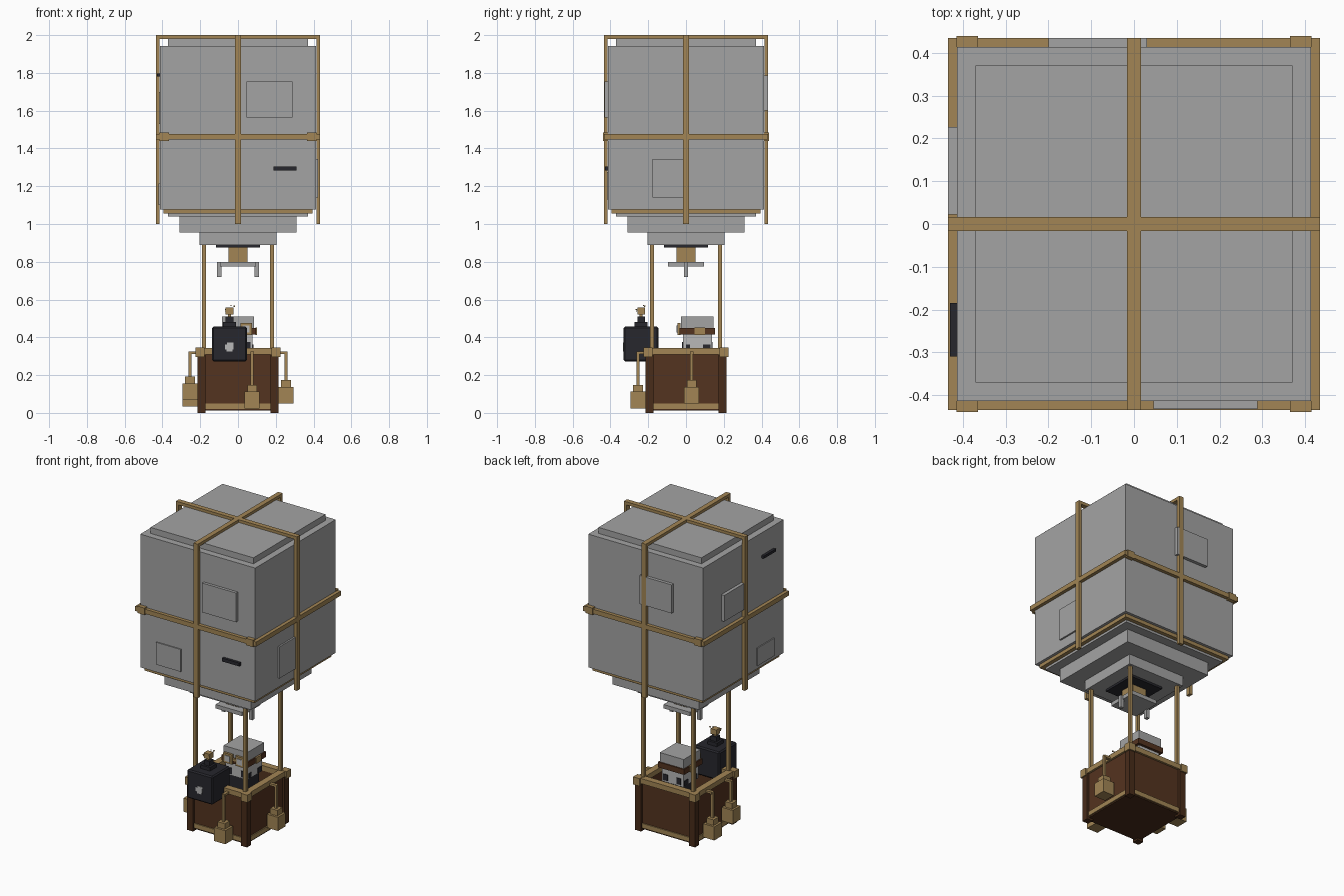
import bpy, bmesh, math, random
from mathutils import Matrix

random.seed(4)


def material(name, rgb):
    m = bpy.data.materials.new(name)
    m.diffuse_color = (*rgb, 1)
    return m


GREY = material("canvas grey", (0.37, 0.37, 0.37))
PALE = material("pale grey", (0.48, 0.48, 0.48))
TAN = material("rope tan", (0.36, 0.235, 0.09))
BROWN = material("wicker brown", (0.088, 0.033, 0.014))
DARK_BROWN = material("post brown", (0.065, 0.025, 0.01))
BLACK = material("iron black", (0.02, 0.02, 0.026))


def boxes(name, mat, *ranges):
    """One object made of boxes, each (x0, x1, y0, y1, z0, z1)."""
    bm = bmesh.new()
    for x0, x1, y0, y1, z0, z1 in ranges:
        m = Matrix.Translation(((x0 + x1) / 2, (y0 + y1) / 2, (z0 + z1) / 2))
        m = m @ Matrix.Diagonal((x1 - x0, y1 - y0, z1 - z0, 1))
        bmesh.ops.create_cube(bm, size=1, matrix=m)
    mesh = bpy.data.meshes.new(name)
    bm.to_mesh(mesh)
    bm.free()
    mesh.materials.append(mat)
    ob = bpy.data.objects.new(name, mesh)
    bpy.context.collection.objects.link(ob)
    return ob


def block(name, mat, r, z0, z1, x=0, y=0):
    return boxes(name, mat, (x - r, x + r, y - r, y + r, z0, z1))


def ring(name, mat, outer, inner, z0, z1):
    """Square ring of four bars."""
    o, i = outer, inner
    return boxes(name, mat, (-o, o, -o, -i, z0, z1), (-o, o, i, o, z0, z1),
                 (-o, -i, -i, i, z0, z1), (i, o, -i, i, z0, z1))


def corners(name, mat, inner, outer, z0, z1):
    """Same post at all four corners."""
    s = ((inner, outer), (-outer, -inner))
    return boxes(name, mat, *[(*a, *b, z0, z1) for a in s for b in s])


# Stepped balloon envelope
block("envelope", GREY, 0.413, 1.078, 1.943)
block("envelope_top", GREY, 0.37, 1.943, 1.982)
block("envelope_trim", TAN, 0.395, 1.055, 1.078)
block("envelope_step_upper", GREY, 0.37, 1.04, 1.055)
block("envelope_step_middle", GREY, 0.31, 0.955, 1.04)
block("envelope_step_lower", GREY, 0.205, 0.89, 0.955)

# Straps around the envelope
W = 0.016
boxes("straps_over_top", TAN, (-0.435, 0.435, -W, W, 1.98, 2.0),
      (-W, W, -0.435, 0.435, 1.98, 2.0))
boxes("straps_hanging", TAN,
      *[(-W, W, *s, 1.0, 1.985) for s in ((-0.435, -0.415), (0.415, 0.435))],
      *[(*s, -W, W, 1.0, 1.985) for s in ((-0.435, -0.415), (0.415, 0.435))])
ring("strap_belt", TAN, 0.435, 0.413, 1.447, 1.477)
boxes("belt_clasps", TAN,
      *[(*x, *y, 1.44, 1.485) for x in ((-0.415, -0.365), (0.365, 0.415))
        for y in ((-0.439, -0.413), (0.413, 0.439))])

# Patches and slits on the envelope
boxes("front_patches", GREY, (0.045, 0.288, -0.432, -0.41, 1.565, 1.755),
      (-0.297, -0.118, -0.42, -0.41, 1.13, 1.275))
boxes("right_patch", GREY, (0.41, 0.424, -0.178, -0.012, 1.14, 1.345))
boxes("back_patch", GREY, (-0.2, 0.03, 0.41, 0.434, 1.6, 1.785))
boxes("left_patches", GREY, (-0.434, -0.41, 0.022, 0.227, 1.53, 1.7),
      (-0.42, -0.41, -0.31, -0.135, 1.1, 1.215))
boxes("slits", BLACK, (0.187, 0.31, -0.43, -0.41, 1.283, 1.305),
      (-0.43, -0.41, -0.31, -0.185, 1.78, 1.797))

# Burner under the envelope
block("burner_plate", BLACK, 0.117, 0.876, 0.89)
block("burner", TAN, 0.05, 0.8, 0.876)
block("burner_tray", GREY, 0.095, 0.775, 0.8)
boxes("burner_handles", GREY, (-0.11, -0.088, -0.011, 0.011, 0.72, 0.8),
      (0.088, 0.11, -0.011, 0.011, 0.72, 0.8))

# Basket
corners("ropes", TAN, 0.17, 0.19, 0.3, 0.89)
ring("basket_walls", BROWN, 0.2, 0.175, 0.02, 0.315)
block("basket_floor", DARK_BROWN, 0.2, 0.012, 0.035)
corners("basket_posts", DARK_BROWN, 0.172, 0.215, 0.0, 0.31)
ring("basket_bottom_trim", TAN, 0.207, 0.185, 0.02, 0.05)
ring("basket_rim", TAN, 0.213, 0.17, 0.31, 0.343)
corners("basket_rim_corners", TAN, 0.178, 0.224, 0.296, 0.345)


# Sandbags on ropes: position and bottom height
def sandbag(name, x, y, z):
    block(name, TAN, 0.04, z, z + 0.088, x, y)
    block(name + "_collar", TAN, 0.026, z + 0.088, z + 0.124, x, y)
    block(name + "_rope", TAN, 0.008, z + 0.124, 0.325, x, y)


sandbag("sandbag_front", 0.075, -0.254, 0.024)
sandbag("sandbag_right", 0.254, 0.03, 0.05)
sandbag("sandbag_left_back", -0.254, 0.09, 0.034)
sandbag("sandbag_left_front", -0.254, -0.1, 0.068)
boxes("sandbag_hooks", TAN, (0.065, 0.085, -0.255, -0.2, 0.312, 0.326),
      (0.2, 0.255, 0.02, 0.04, 0.312, 0.326),
      (-0.255, -0.2, 0.08, 0.1, 0.312, 0.326),
      (-0.255, -0.2, -0.11, -0.09, 0.312, 0.326))

# Black bomb-like chest hung on the front
CX, CY = -0.045, -0.238
chest = block("chest", BLACK, 0.092, 0.272, 0.457, CX, CY)
bevel = chest.modifiers.new("edge", "BEVEL")
bevel.width, bevel.segments = 0.008, 1
block("chest_lid", BLACK, 0.034, 0.457, 0.48, CX, CY)
block("chest_neck", BLACK, 0.02, 0.48, 0.51, CX, CY)
block("fuse", TAN, 0.008, 0.51, 0.525, CX, CY)
block("fuse_tip", TAN, 0.02, 0.522, 0.557, CX, CY)
sparks = [(CX + random.uniform(-0.03, 0.03), CY + random.uniform(-0.03, 0.03),
           random.uniform(0.53, 0.575)) for _ in range(8)]
boxes("sparks", TAN, *[(x - 0.003, x + 0.003, y - 0.003, y + 0.003,
                        z - 0.003, z + 0.003) for x, y, z in sparks])
fy = CY - 0.092
boxes("chest_emblem", PALE,
      (CX - 0.025, CX + 0.02, fy - 0.004, fy, 0.336, 0.362),
      (CX - 0.016, CX + 0.016, fy - 0.004, fy, 0.324, 0.336),
      (CX - 0.012, CX + 0.022, fy - 0.004, fy, 0.362, 0.372))

# Pilot: body, head, headband and goggles
PY = 0.06
block("pilot_body", BLACK, 0.065, 0.035, 0.33, 0, PY)
block("pilot_face", PALE, 0.077, 0.325, 0.42, 0, PY)
block("pilot_cap", GREY, 0.086, 0.447, 0.51, 0, PY)
block("pilot_headband", BROWN, 0.094, 0.415, 0.45, 0, PY)
boxes("pilot_goggles", TAN, (-0.075, -0.012, -0.045, -0.03, 0.412, 0.475),
      (0.012, 0.075, -0.045, -0.03, 0.412, 0.475),
      (-0.012, 0.012, -0.04, -0.03, 0.435, 0.45))
boxes("pilot_lenses", PALE, (-0.062, -0.025, -0.049, -0.045, 0.425, 0.462),
      (0.025, 0.062, -0.049, -0.045, 0.425, 0.462))
boxes("headband_buckles", TAN, (0.092, 0.1, 0.045, 0.1, 0.413, 0.452),
      (-0.1, -0.092, 0.045, 0.1, 0.413, 0.452))
boxes("pilot_spots", BLACK,
      *[(*x, *y, 0.33, 0.362) for x in ((-0.081, -0.077), (0.077, 0.081))
        for y in ((0.0, 0.022), (0.09, 0.13))],
      *[(*x, *y, 0.335, 0.375) for x in ((-0.06, -0.03), (0.035, 0.065))
        for y in ((-0.021, -0.017), (0.137, 0.141))])
